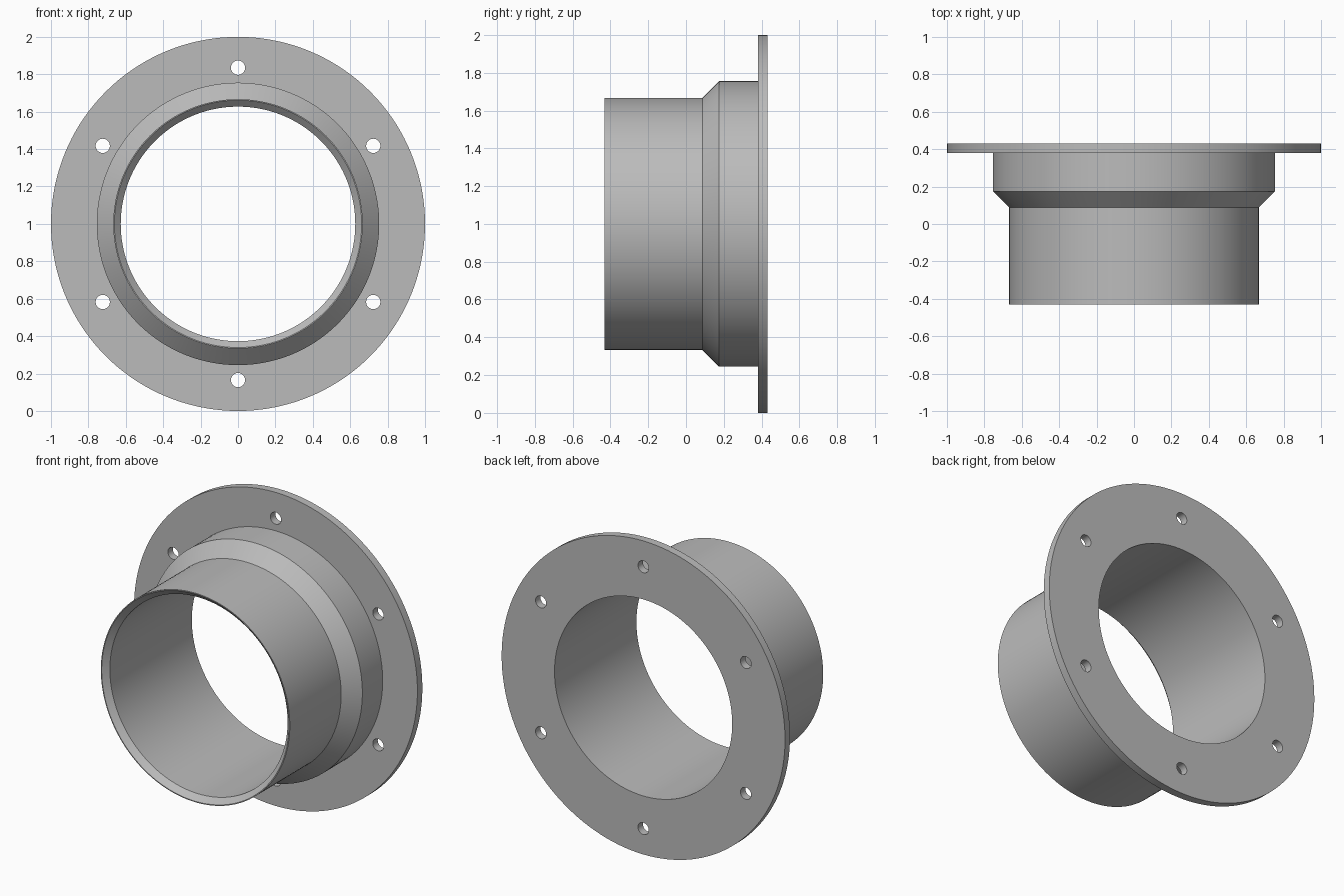
import bpy
import bmesh
from math import cos, sin, pi, radians
from mathutils import Matrix, Vector

if "Cube" in bpy.data.objects:
    bpy.data.objects.remove(bpy.data.objects["Cube"], do_unlink=True)

SEGMENTS = 144
AXIS_HEIGHT = 1.0
FLANGE_FRONT, FLANGE_BACK = 0.38, 0.43
BORE, SLEEVE, COLLAR, FLANGE = 0.627, 0.667, 0.755, 1.0
CHAMFER = 0.034

# Plain grey metal
grey = bpy.data.materials.new("grey_metal")
grey.use_nodes = True
colour = (0.5, 0.5, 0.5, 1)
grey.diffuse_color = colour
grey.node_tree.nodes["Principled BSDF"].inputs["Base Color"].default_value = colour


def add_mesh(name, bm):
    bmesh.ops.recalc_face_normals(bm, faces=bm.faces)
    mesh = bpy.data.meshes.new(name)
    bm.to_mesh(mesh)
    bm.free()
    obj = bpy.data.objects.new(name, mesh)
    bpy.context.collection.objects.link(obj)
    obj.data.materials.append(grey)
    return obj


def lathe(name, profile):
    """Turn a closed (radius, y) profile around the horizontal bore axis."""
    bm = bmesh.new()
    rings = []
    for i in range(SEGMENTS):
        a = 2 * pi * i / SEGMENTS
        rings.append([bm.verts.new((r * cos(a), y, AXIS_HEIGHT + r * sin(a)))
                      for r, y in profile])
    n = len(profile)
    for i, ring in enumerate(rings):
        after = rings[(i + 1) % SEGMENTS]
        for j in range(n):
            k = (j + 1) % n
            bm.faces.new((ring[j], ring[k], after[k], after[j]))
    return add_mesh(name, bm)


# Sleeve, conical shoulder, collar and flange turned as one solid
adapter = lathe("flanged_sleeve", [
    (BORE, FLANGE_BACK), (FLANGE, FLANGE_BACK),
    (FLANGE, FLANGE_FRONT), (COLLAR, FLANGE_FRONT),
    (COLLAR, 0.175), (SLEEVE, 0.087),
    (SLEEVE, -FLANGE_BACK), (BORE + CHAMFER, -FLANGE_BACK),
    (BORE, CHAMFER - FLANGE_BACK),
])

# Six bolt holes through the flange
bm = bmesh.new()
for i in range(6):
    a = pi / 2 + i * pi / 3
    centre = Vector((0.835 * cos(a), FLANGE_BACK, AXIS_HEIGHT + 0.835 * sin(a)))
    bmesh.ops.create_cone(bm, cap_ends=True, segments=32, radius1=0.038,
                          radius2=0.038, depth=0.3,
                          matrix=Matrix.Translation(centre) @ Matrix.Rotation(pi / 2, 4, "X"))
drill = add_mesh("bolt_hole_cutter", bm)
drill.hide_render = True

cut = adapter.modifiers.new("bolt_holes", "BOOLEAN")
cut.operation = "DIFFERENCE"
cut.solver = "EXACT"
cut.object = drill

bpy.ops.object.select_all(action="DESELECT")
adapter.select_set(True)
bpy.context.view_layer.objects.active = adapter
bpy.ops.object.modifier_apply(modifier=cut.name)
bpy.data.objects.remove(drill, do_unlink=True)
bpy.ops.object.shade_smooth_by_angle(angle=radians(30))
